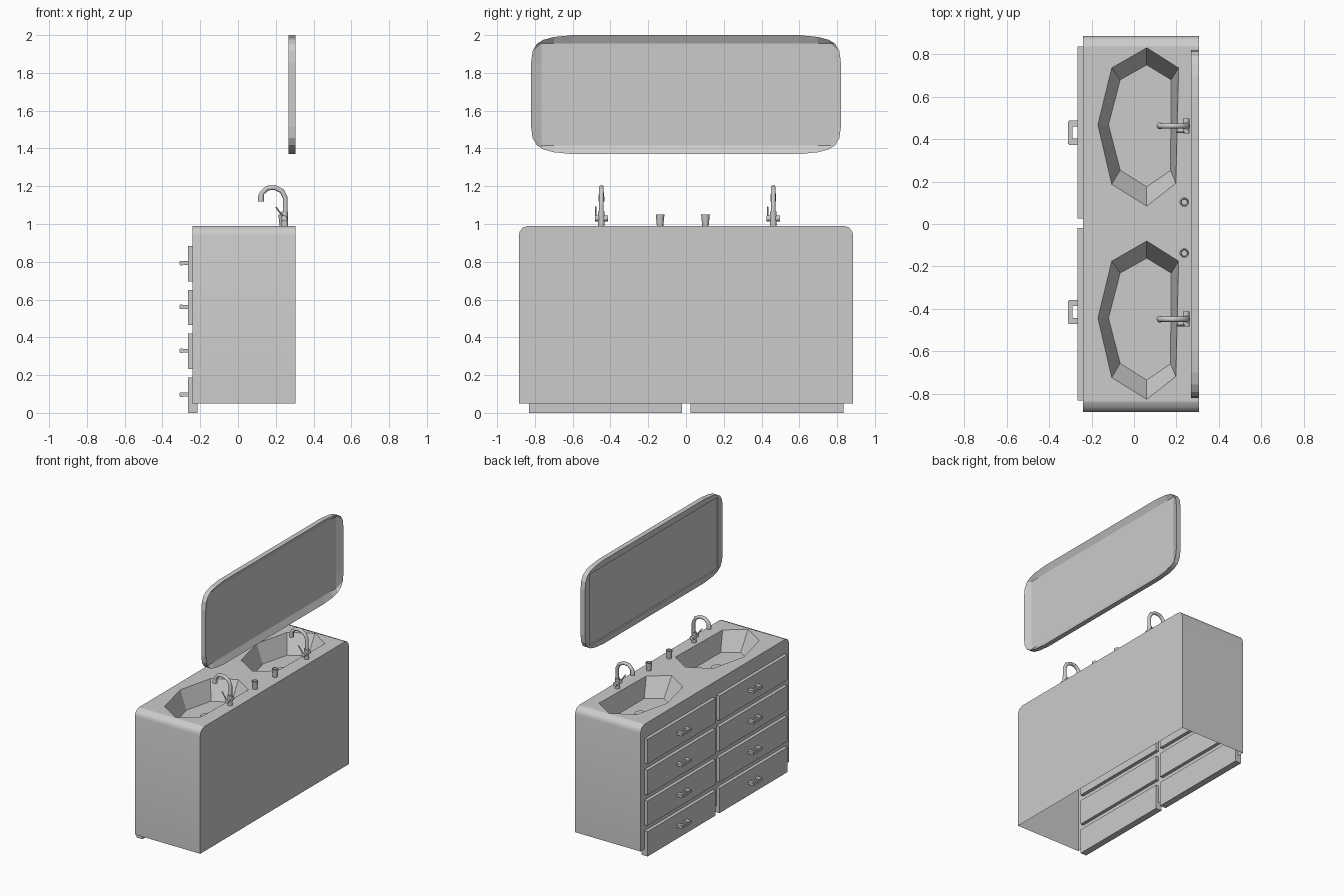
import bpy
import bmesh
import math
from mathutils import Vector

cube = bpy.data.objects.get("Cube")
if cube:
    bpy.data.objects.remove(cube)

grey = bpy.data.materials.new("plain grey")
grey.use_nodes = True
grey.diffuse_color = (0.6, 0.6, 0.6, 1)
grey.node_tree.nodes["Principled BSDF"].inputs["Base Color"].default_value = (0.6, 0.6, 0.6, 1)


def finish(bm, name, smooth=False):
    """Turn a bmesh into a named object."""
    bmesh.ops.remove_doubles(bm, verts=bm.verts, dist=0.0005)
    bmesh.ops.recalc_face_normals(bm, faces=bm.faces)
    mesh = bpy.data.meshes.new(name)
    bm.to_mesh(mesh)
    bm.free()
    mesh.materials.append(grey)
    obj = bpy.data.objects.new(name, mesh)
    bpy.context.collection.objects.link(obj)
    if smooth:
        bpy.ops.object.select_all(action='DESELECT')
        obj.select_set(True)
        bpy.context.view_layer.objects.active = obj
        bpy.ops.object.shade_smooth_by_angle(angle=math.radians(40))
    return obj


def add_loop(bm, points):
    return [bm.verts.new(p) for p in points]


def bridge(bm, a, b):
    """Quads between two closed loops of equal length."""
    for i in range(len(a)):
        j = (i + 1) % len(a)
        bm.faces.new((a[i], a[j], b[j], b[i]))


def add_box(bm, lo, hi, bevel=0):
    lo, hi = Vector(lo), Vector(hi)
    verts = bmesh.ops.create_cube(bm, size=1)["verts"]
    for v in verts:
        v.co = (lo + hi) / 2 + v.co * (hi - lo)
    if bevel:
        edges = list({e for v in verts for e in v.link_edges})
        bmesh.ops.bevel(bm, geom=edges, offset=bevel, segments=2, affect='EDGES')


def tube(bm, path, radii, sides=10, cap_end=True):
    """Round tube swept along a path."""
    path = [Vector(p) for p in path]
    previous = first = None
    for i, p in enumerate(path):
        direction = path[min(i + 1, len(path) - 1)] - path[max(i - 1, 0)]
        if direction.length < 1e-6:
            direction = Vector((0, 0, 1))
        direction.normalize()
        ref = Vector((0, 1, 0)) if abs(direction.y) < 0.9 else Vector((1, 0, 0))
        u = direction.cross(ref).normalized()
        w = direction.cross(u)
        angles = [2 * math.pi * k / sides for k in range(sides)]
        ring = add_loop(bm, [p + radii[i] * (u * math.cos(a) + w * math.sin(a)) for a in angles])
        if previous:
            bridge(bm, previous, ring)
        else:
            first = ring
        previous = ring
    bm.faces.new(first)
    if cap_end:
        bm.faces.new(previous)


# Basin outlines, relative to the basin centre
RIM = [(0.06, 0.373), (0.21, 0.278), (0.197, -0.265), (0.06, -0.373),
       (-0.105, -0.27), (-0.17, 0.01), (-0.105, 0.278)]
FLOOR = [(0.06, 0.292), (0.175, 0.222), (0.172, -0.205), (0.06, -0.282),
         (-0.065, -0.203), (-0.12, 0.01), (-0.065, 0.222)]
TOP, DEPTH, BACK, FRONT = 0.99, 0.14, 0.305, -0.24
SINKS = {"left": 0.457, "right": -0.453}

# Cabinet shell, open underneath, with rounded top ends
half = [(0.885, 0.05), (0.885, 0.94), (0.88, 0.96), (0.865, 0.98), (0.835, TOP)]
profile = half + [(-y, z) for y, z in reversed(half)]
bm = bmesh.new()
sides = [add_loop(bm, [(x, y, z) for y, z in profile]) for x in (FRONT, BACK)]
for side in sides:
    bm.faces.new(side)
for i in range(len(profile) - 1):
    if i != len(half) - 1:
        bm.faces.new((sides[0][i], sides[0][i + 1], sides[1][i + 1], sides[1][i]))
finish(bm, "cabinet_shell", smooth=True)

# Countertop with two basin openings
bm = bmesh.new()
outline = [(FRONT, -0.835), (BACK, -0.835), (BACK, 0.835), (FRONT, 0.835)]
edges = []
for shape in [outline] + [[(x, y + c) for x, y in RIM] for c in SINKS.values()]:
    loop = add_loop(bm, [(x, y, TOP) for x, y in shape])
    edges += [bm.edges.new((loop[i - 1], loop[i])) for i in range(len(loop))]
bmesh.ops.triangle_fill(bm, edges=edges, use_beauty=True, normal=(0, 0, 1))
top = finish(bm, "countertop")
if top.data.polygons[0].normal.z < 0:
    top.data.flip_normals()

for label, centre in SINKS.items():
    # Faceted basin
    bm = bmesh.new()
    rim = add_loop(bm, [(x, y + centre, TOP) for x, y in RIM])
    floor = add_loop(bm, [(x, y + centre, TOP - DEPTH) for x, y in FLOOR])
    bridge(bm, rim, floor)
    bm.faces.new(floor)
    basin = finish(bm, label + "_basin")
    if basin.data.polygons[-1].normal.z < 0:
        basin.data.flip_normals()

    # Drain
    bm = bmesh.new()
    z = TOP - DEPTH
    tube(bm, [(0.05, centre + 0.01, z), (0.05, centre + 0.01, z + 0.005)], [0.042, 0.042])
    finish(bm, label + "_drain")

    # Tap: column, curved spout, cross valve and lever
    y = centre + 0.005
    bm = bmesh.new()
    tube(bm, [(0.247, y, 0.985), (0.247, y, 1.065)], [0.018, 0.018])
    arc = [(0.25, 1.05), (0.25, 1.14), (0.232, 1.175), (0.195, 1.193), (0.155, 1.19),
           (0.128, 1.165), (0.122, 1.145), (0.122, 1.12)]
    tube(bm, [(x, y, h) for x, h in arc], [0.013] * 6 + [0.016, 0.016])
    tube(bm, [(0.245, y - 0.035, 1.03), (0.245, y + 0.035, 1.03)], [0.016, 0.016])
    tube(bm, [(0.245, y - 0.03, 1.03), (0.2, y - 0.03, 1.09)], [0.005, 0.004], sides=6)
    finish(bm, label + "_tap", smooth=True)

# Tumblers with hollow tops
for label, y in (("left", 0.103), ("right", -0.137)):
    bm = bmesh.new()
    heights = [TOP, 1.05, 1.05, 1.005]
    tube(bm, [(0.237, y, TOP), (0.237, y, 1.05)], [0.017, 0.023], 12, cap_end=False)
    rings = [add_loop(bm, [(0.237 + r * math.cos(a), y + r * math.sin(a), z)
                           for a in [2 * math.pi * k / 12 for k in range(12)]])
             for r, z in ((0.023, 1.05), (0.017, 1.05), (0.014, 1.0))]
    bridge(bm, rings[0], rings[1])
    bridge(bm, rings[1], rings[2])
    bm.faces.new(rings[2])
    finish(bm, label + "_tumbler", smooth=True)

# Drawers in two columns of four, each with a pull handle
for label, y0, y1, pull in (("left", 0.025, 0.835, 0.43), ("right", -0.83, -0.02, -0.415)):
    for row in range(4):
        base = row * 0.232
        bm = bmesh.new()
        add_box(bm, (-0.265, y0, base), (-0.215, y1, base + 0.187))
        finish(bm, f"{label}_drawer_{row + 1}")
        mid = base + 0.097
        bm = bmesh.new()
        add_box(bm, (-0.31, pull - 0.057, mid - 0.012), (-0.29, pull + 0.057, mid + 0.012), 0.004)
        for s in (-1, 1):
            ends = sorted((pull + s * 0.028, pull + s * 0.057))
            add_box(bm, (-0.3, ends[0], mid - 0.01), (-0.262, ends[1], mid + 0.01))
        finish(bm, f"{label}_handle_{row + 1}")

# Wall mirror: rounded frame around a recessed rectangular panel
corner = [(0.82, 0.17), (0.812, 0.23), (0.79, 0.268), (0.755, 0.29), (0.7, 0.305), (0.6, 0.315)]
quarter = corner + [(-y, z) for y, z in reversed(corner)]
outline = quarter + [(-y, -z) for y, z in quarter]
MID = 1.685


def clamp(value, limit):
    return max(-limit, min(limit, value))


panel = [(clamp(y, 0.765), clamp(z, 0.27)) for y, z in outline]
# Push the panel's corner points out to true right angles
panel = [(math.copysign(0.765, y), math.copysign(0.27, z)) if abs(z) > 0.22 and abs(y) > 0.72
         else (y, z) for y, z in panel]
panel = [(math.copysign(0.765, y), z) if abs(z) < 0.2 else (y, math.copysign(0.27, z))
         for y, z in panel]
bm = bmesh.new()
layers = [(0.278, panel), (0.268, panel), (0.268, outline), (0.305, outline), (0.283, panel)]
loops = [add_loop(bm, [(x, y, z + MID) for y, z in shape]) for x, shape in layers]
for a, b in zip(loops, loops[1:]):
    bridge(bm, a, b)
finish(bm, "mirror_frame")

bm = bmesh.new()
add_box(bm, (0.278, -0.765, MID - 0.27), (0.283, 0.765, MID + 0.27))
finish(bm, "mirror_panel")
